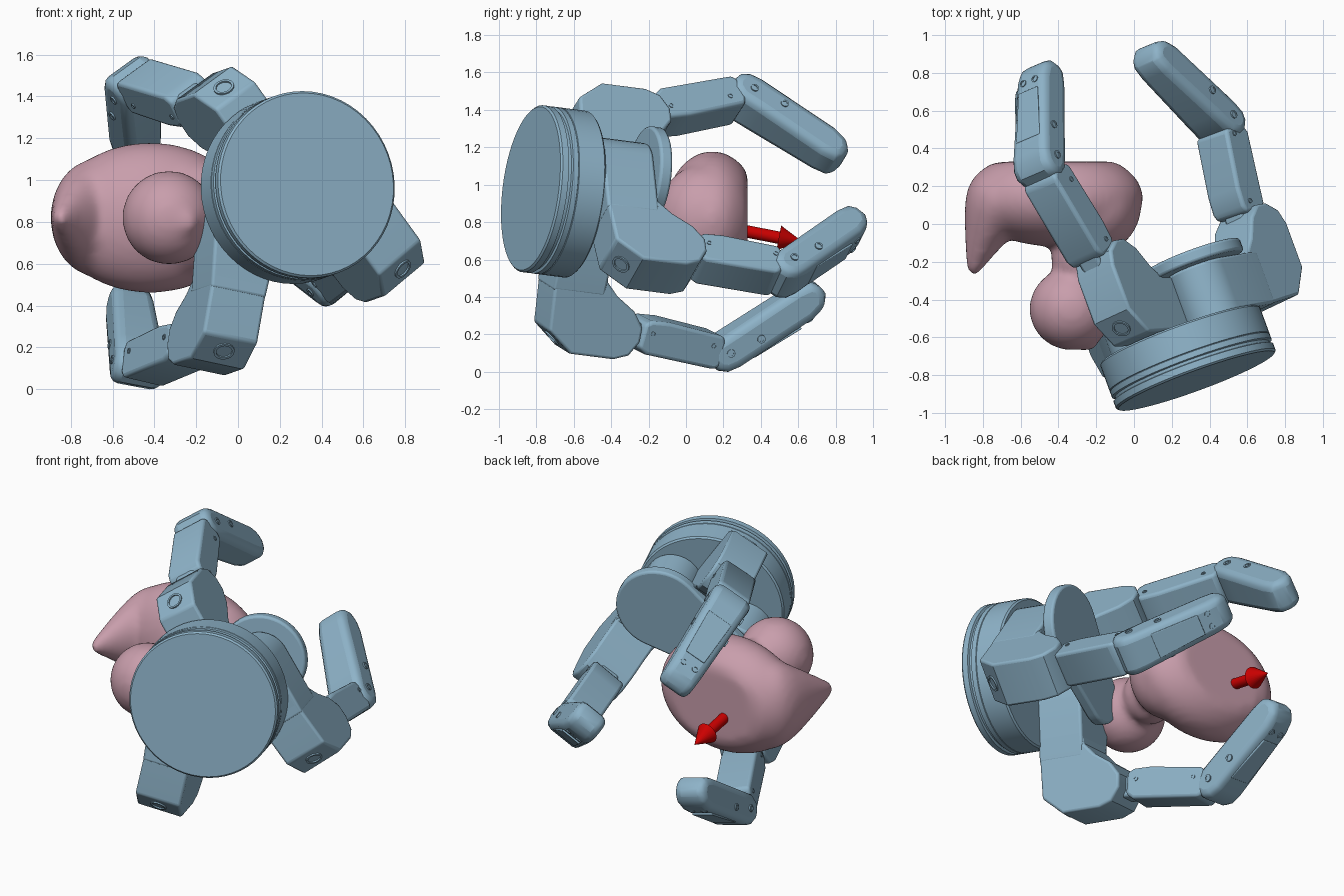
import bpy, bmesh, math
from mathutils import Vector

if "Cube" in bpy.data.objects:
    bpy.data.objects.remove(bpy.data.objects["Cube"])

def mat(name, c):
    m = bpy.data.materials.new(name)
    m.diffuse_color = (*c, 1)
    m.use_nodes = True
    m.node_tree.nodes["Principled BSDF"].inputs["Base Color"].default_value = m.diffuse_color
    return m

BLUE = mat("blue_metal", (0.27, 0.45, 0.58))
PINK = mat("pink_rubber", (0.58, 0.34, 0.41))
RED = mat("red", (0.60, 0.0, 0.0))

def finish(name, bm, m, bevel=0, angle=35):
    bmesh.ops.recalc_face_normals(bm, faces=bm.faces)
    me = bpy.data.meshes.new(name)
    bm.to_mesh(me)
    bm.free()
    ob = bpy.data.objects.new(name, me)
    bpy.context.collection.objects.link(ob)
    me.materials.append(m)
    if bevel:
        b = ob.modifiers.new("bevel", 'BEVEL')
        b.width, b.segments, b.limit_method, b.angle_limit = bevel, 3, 'ANGLE', math.radians(40)
    bpy.ops.object.select_all(action='DESELECT')
    ob.select_set(True)
    bpy.context.view_layer.objects.active = ob
    bpy.ops.object.shade_smooth_by_angle(angle=math.radians(angle))
    return ob

def prism(name, pts, o, ex, ey, ez, lo, hi, bevel=0, taper=0):
    """Polygon in the ex/ey plane, extruded along ez from lo to hi, narrowing along ex."""
    bm = bmesh.new()
    rings = [[bm.verts.new(o + ex * p + ey * q + ez * h * (1 - taper * max(0, p)))
              for p, q in pts] for h in (lo, hi)]
    n = len(pts)
    bm.faces.new(rings[0])
    bm.faces.new(rings[1])
    for i in range(n):
        j = (i + 1) % n
        bm.faces.new((rings[0][i], rings[0][j], rings[1][j], rings[1][i]))
    return finish(name, bm, BLUE, bevel)

def lathe(name, prof, o, axis, m=BLUE, n=48):
    """Profile of (radius, height) turned round an axis."""
    q = axis.to_track_quat('Z', 'Y')
    bm = bmesh.new()
    rings = [[bm.verts.new(o + q @ Vector((r * math.cos(2 * math.pi * i / n),
              r * math.sin(2 * math.pi * i / n), h))) for i in range(n)] for r, h in prof]
    bm.faces.new(rings[0])
    bm.faces.new(rings[-1])
    for a, b in zip(rings, rings[1:]):
        for i in range(n):
            j = (i + 1) % n
            bm.faces.new((a[i], a[j], b[j], b[i]))
    return finish(name, bm, m)

def arc(cx, r, a0, a1, n=14):
    return [(cx + r * math.cos(math.radians(a0 + (a1 - a0) * i / n)),
             r * math.sin(math.radians(a0 + (a1 - a0) * i / n))) for i in range(n + 1)]

# palm frame: base centre, palm axis, sideways offset of the two swivel fingers
C = Vector((0.33, -0.83, 0.98))
A = Vector((-0.34, 0.93, -0.12)).normalized()
SIDE = Vector((0.755, 0.363, 0.55)) * 0.25
S = (SIDE - A * SIDE.dot(A)).normalized()

# round palm base with grooves
lathe("palm_base", [(0.44, 0), (0.45, 0.01), (0.45, 0.045), (0.435, 0.05), (0.435, 0.065),
                    (0.45, 0.07), (0.45, 0.1), (0.445, 0.103), (0.45, 0.106), (0.45, 0.25),
                    (0.44, 0.26)], C, A, n=56)

# swivel column and the palm plate spanning both swivel pivots
lathe("swivel_column", [(0.14, 0.25), (0.14, 0.57)], C + SIDE, A)
prism("palm_plate", arc(0.25, 0.265, -100, 100, 24) + arc(-0.22, 0.16, 100, 260), C, S, A.cross(S), A,
      0.55, 0.62, 0.015)

KNUCKLE = [(0.12, 0.25), (0.3, 0.25), (0.58, 0.27), (0.69, 0.41), (0.69, 0.66), (0.66, 0.74),
           (0.58, 0.79), (0.5, 0.79), (0.42, 0.73), (0.35, 0.62), (0.28, 0.55), (0.12, 0.53)]
LINK = [(0.0, -0.07), (0.04, -0.095), (0.15, -0.105), (0.5, -0.09), (0.52, -0.05),
        (0.52, 0.07), (0.49, 0.095), (0.05, 0.09), (0.0, 0.06)]
TIP = [(-0.1, 0.0), (-0.085, 0.055), (-0.04, 0.09), (0.03, 0.1), (0.5, 0.085), (0.59, 0.06),
       (0.625, 0.0), (0.62, -0.065), (0.58, -0.1), (0.5, -0.11), (0.12, -0.095), (-0.02, -0.09),
       (-0.08, -0.055)]

def screws(name, o, d, n, w, spots, r, half):
    for s, h, t in spots:
        for side in (-1, 1):
            lathe(name, [(r, -0.02), (r, 0.005), (r * 0.6, 0.005), (r * 0.6, 0.001)],
                  o + d * s + n * h + w * side * half * (1 - t * s), w * side, n=14)

def finger(name, pivot, R, j1, j2, tip, swivel):
    R = Vector(R)
    R = (R - A * R.dot(A)).normalized()
    W = R.cross(A)
    j1, j2, tip = Vector(j1), Vector(j2), Vector(tip)
    k = 0.14 if swivel else 0.125
    prism(name + "_knuckle", KNUCKLE, pivot, R, A, W, -k, k, 0.015)
    # round socket in the lower end of the knuckle
    lathe(name + "_socket", [(0.05, -0.01), (0.05, 0.008), (0.038, 0.008), (0.038, 0.0)],
          pivot + R * 0.635 + A * 0.34, (R * 0.14 - A * 0.11).normalized(), n=24)
    # rounded swivel arm
    if swivel:
        prism(name + "_arm", arc(0, 0.17, 90, 270) + [(0.36, -0.14), (0.36, 0.14)],
              pivot, R, W, A, 0.25, 0.545, 0.015)
    # middle link
    d = (j2 - j1).normalized()
    n = (R - d * R.dot(d)).normalized()
    w = d.cross(n)
    k = (j2 - j1).length / 0.6
    prism(name + "_link", [(0.07 + s * (k - 0.07), h) for s, h in LINK], j1, d, n, w, -0.11, 0.11, 0.025)
    prism(name + "_hinge", [(-0.08, -0.065), (0.6 * k, -0.065), (0.6 * k, 0.065), (-0.08, 0.065)],
          j1, d, n, w, -0.065, 0.065, 0.02)
    screws(name + "_link_screw", j1, d, n, w, [(0.13, -0.03, 0), (0.5, -0.03, 0)], 0.014, 0.11)
    # fingertip with a back cover and screws
    d = (tip - j2).normalized()
    n = (R - d * R.dot(d)).normalized()
    w = d.cross(n)
    prism(name + "_tip", TIP, j2, d, n, w, -0.125, 0.125, 0.045, 0.35)
    prism(name + "_cover", [(0.12, -0.08), (0.42, -0.065), (0.42, 0.065), (0.12, 0.08)],
          j2 + n * 0.088, d, w, n, 0.0, 0.012, 0.005)
    screws(name + "_tip_screw", j2, d, n, w, [(0.02, 0.0, 0.35), (0.2, 0.02, 0.35)], 0.022, 0.125)
    for side in (-1, 1):
        lathe(name + "_end_screw", [(0.02, 0), (0.02, 0.025), (0.012, 0.025), (0.012, 0.02)],
              j2 + d * 0.48 + n * 0.066 + w * 0.04 * side, n, n=14)

R1 = Vector((-0.555, -0.096, 0.826))
finger("upper_finger", C - R1 * 0.06 + S * 0.05, R1,
       (-0.18, -0.24, 1.37), (-0.5, 0.31, 1.46), (-0.5, 0.83, 1.15), False)
finger("lower_finger", C - SIDE, (-0.146, -0.18, -0.977),
       (-0.2, -0.34, 0.22), (-0.48, 0.2, 0.11), (-0.53, 0.72, 0.42), True)
finger("right_finger", C + SIDE, (0.605, 0.11, -0.785),
       (0.58, -0.03, 0.62), (0.45, 0.53, 0.53), (0.07, 0.93, 0.79), True)

# soft toy bird lying on its side: overlapping balls fused by remeshing
bm = bmesh.new()
def ball(c, r):
    vs = bmesh.ops.create_uvsphere(bm, u_segments=32, v_segments=20, radius=1)['verts']
    for v in vs:
        v.co = Vector([c[i] + r[i] * v.co[i] for i in range(3)])
        v.co.y = min(v.co.y, 0.33)

ball((-0.42, 0.14, 0.82), (0.47, 0.26, 0.36))           # body
ball((-0.21, 0.1, 0.82), (0.25, 0.26, 0.29))            # chest
for i in range(13):                                     # tail, curling up to a point
    t = i / 12
    ball((-0.69 - 0.155 * t ** 0.7, 0.13 - 0.33 * t, 0.82),
         (0.2 - 0.155 * t ** 0.8, 0.19 - 0.115 * t, 0.28 - 0.22 * t))
ball((-0.28, -0.18, 0.82), (0.16, 0.17, 0.18))          # neck
ball((-0.33, -0.45, 0.82), (0.225, 0.22, 0.225))        # head
ball((-0.25, -0.63, 0.8), (0.06, 0.045, 0.06))          # crest
toy = finish("toy_bird", bm, PINK, angle=80)
r = toy.modifiers.new("fuse", 'REMESH')
r.mode, r.voxel_size, r.use_smooth_shade = 'VOXEL', 0.022, True
s = toy.modifiers.new("soften", 'SMOOTH')
s.factor, s.iterations = 0.5, 12

# force arrow
lathe("arrow", [(0.033, 0), (0.033, 0.2), (0.066, 0.2), (0.002, 0.33)],
      Vector((-0.5, 0.3, 0.755)), Vector((0, 0.98, -0.19)).normalized(), RED, 24)
